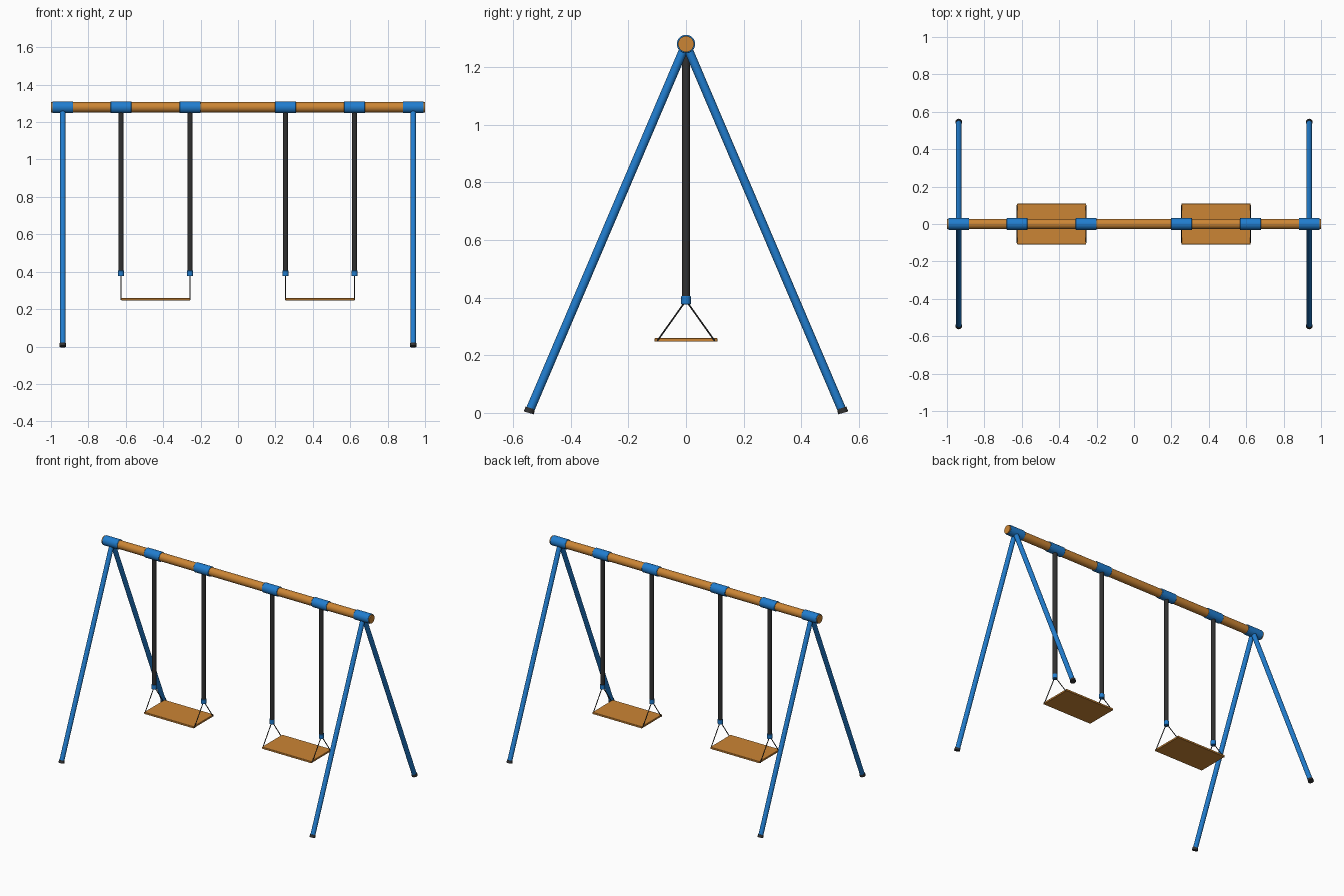
import bpy, math
from mathutils import Vector

if "Cube" in bpy.data.objects:
    bpy.data.objects.remove(bpy.data.objects["Cube"])


def material(name, rgb):
    m = bpy.data.materials.new(name)
    m.diffuse_color = (*rgb, 1)
    m.use_nodes = True
    m.node_tree.nodes["Principled BSDF"].inputs["Base Color"].default_value = m.diffuse_color
    return m


BLUE = material("blue paint", (0.015, 0.205, 0.62))
WOOD = material("orange wood", (0.60, 0.235, 0.035))
DARK = material("dark rubber", (0.03, 0.03, 0.03))
TOP = 1.279


def finish(name, mat, smooth=True):
    ob = bpy.context.object
    ob.name = name
    ob.data.materials.append(mat)
    if smooth:
        bpy.ops.object.shade_smooth_by_angle(angle=math.radians(40))
    return ob


def bevel(ob, width, segments=2):
    b = ob.modifiers.new("bevel", "BEVEL")
    b.width = width
    b.segments = segments
    b.limit_method = 'ANGLE'
    b.angle_limit = math.radians(50)


def rod(name, a, b, r, mat, sides=24, r_end=None):
    a, b = Vector(a), Vector(b)
    d = b - a
    bpy.ops.mesh.primitive_cone_add(
        vertices=sides, radius1=r, radius2=r if r_end is None else r_end,
        depth=d.length, location=(a + b) / 2,
        rotation=d.to_track_quat('Z', 'Y').to_euler())
    return finish(name, mat)


def sleeve(name, x):
    ob = rod(name, (x - 0.056, 0, TOP), (x + 0.056, 0, TOP), 0.0318, BLUE, 32)
    bevel(ob, 0.003)


# Top beam
rod("top_beam", (-1, 0, TOP), (1, 0, TOP), 0.0275, WOOD, 32)

# A-frame legs with feet and end sleeves
for sx, side in ((-1, "left"), (1, "right")):
    x = sx * 0.937
    sleeve(side + "_end_sleeve", x)
    for sy, face in ((-1, "front"), (1, "back")):
        rod(f"{face}_{side}_leg", (x, sy * 0.541, 0.01), (x, sy * 0.004, 1.27), 0.0152, BLUE)
        rod(f"{face}_{side}_foot", (x, sy * 0.545, 0), (x, sy * 0.54, 0.017), 0.0185, DARK, r_end=0.0165)

# Two swings
for cx, side in ((-0.4405, "left"), (0.4385, "right")):
    for k in (-1, 1):
        x = cx + k * 0.1845
        sleeve(side + "_hanger_sleeve", x)
        rod(side + "_hanger_tube", (x, 0, 0.395), (x, 0, 1.26), 0.0138, DARK)
        clamp = rod(side + "_hanger_clamp", (x, 0, 0.376), (x, 0, 0.406), 0.0165, BLUE)
        bevel(clamp, 0.002)
        for sy in (-1, 1):
            rod(side + "_seat_wire", (x, sy * 0.004, 0.384), (x, sy * 0.1, 0.249), 0.0028, DARK, 8)
    bpy.ops.mesh.primitive_cube_add(size=1, location=(cx, 0, 0.253))
    seat = bpy.context.object
    seat.scale = (0.368, 0.217, 0.012)
    bpy.ops.object.transform_apply(location=False, rotation=False, scale=True)
    finish(side + "_seat", WOOD, False)
    bevel(seat, 0.001, 1)
